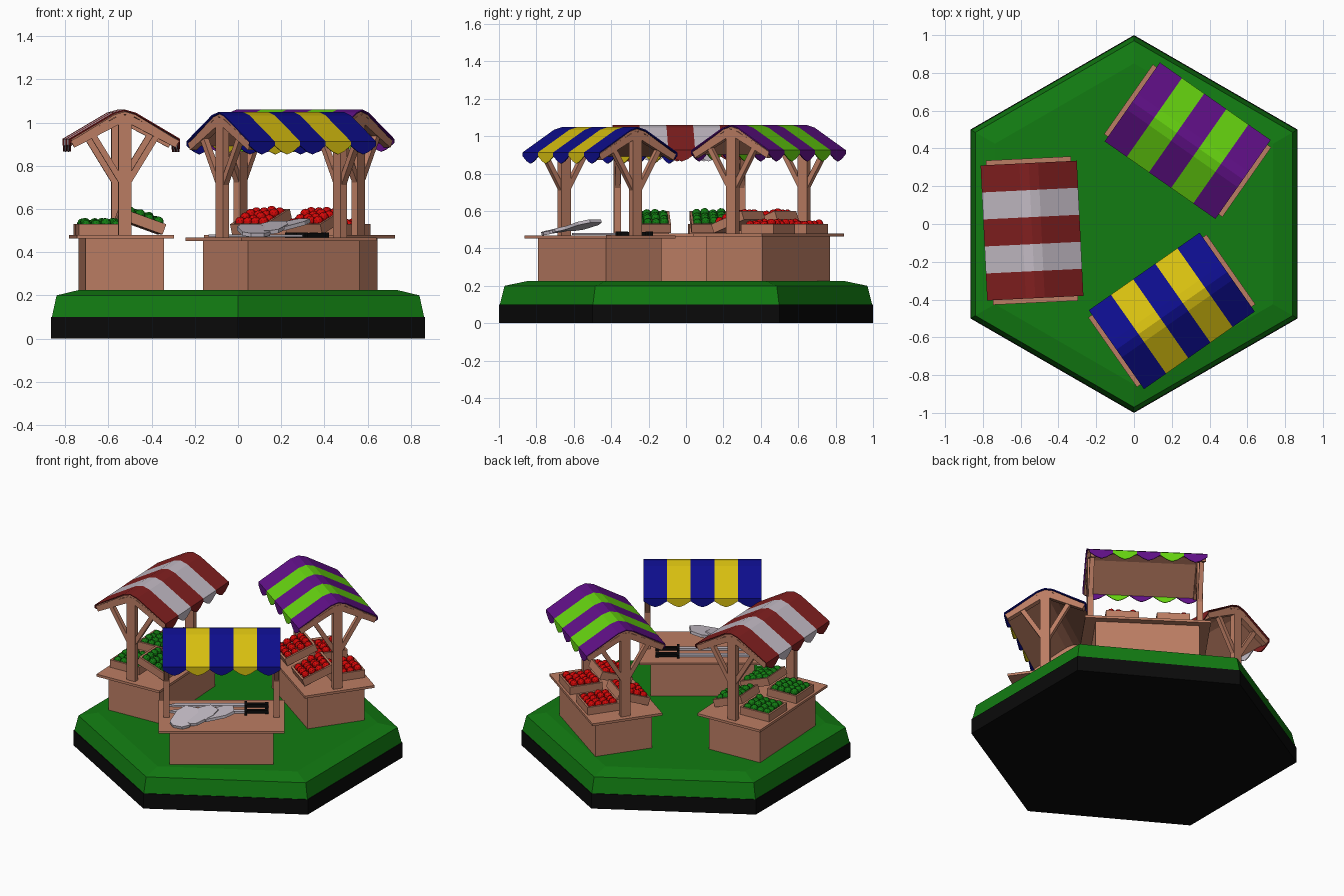
import bpy, bmesh, math, random
from mathutils import Matrix, Vector

random.seed(4)
if "Cube" in bpy.data.objects:
    bpy.data.objects.remove(bpy.data.objects["Cube"])


def material(name, r, g, b):
    m = bpy.data.materials.new(name)
    m.use_nodes = True
    m.diffuse_color = (r, g, b, 1)
    m.node_tree.nodes["Principled BSDF"].inputs["Base Color"].default_value = (r, g, b, 1)
    return m


black = material("black", 0.003, 0.003, 0.003)
green = material("green", 0.006, 0.2, 0.006)
wood = material("wood", 0.5, 0.205, 0.125)
dark_red = material("dark red", 0.22, 0.014, 0.014)
pale_grey = material("pale grey", 0.55, 0.5, 0.56)
blue = material("blue", 0.004, 0.004, 0.26)
yellow = material("yellow", 0.68, 0.52, 0.005)
purple = material("purple", 0.115, 0.005, 0.24)
lime = material("lime", 0.13, 0.64, 0.005)
bright_red = material("bright red", 0.65, 0.002, 0.002)


def finish(name, bm, mats, matrix=Matrix()):
    bmesh.ops.recalc_face_normals(bm, faces=bm.faces)
    mesh = bpy.data.meshes.new(name)
    bm.to_mesh(mesh)
    bm.free()
    for m in mats:
        mesh.materials.append(m)
    ob = bpy.data.objects.new(name, mesh)
    ob.matrix_world = matrix
    bpy.context.collection.objects.link(ob)
    return ob


def add_box(bm, center, size, rot=Matrix()):
    m = Matrix.Translation(center) @ rot @ Matrix.Diagonal((*size, 1))
    bmesh.ops.create_cube(bm, size=1, matrix=m)


def add_beam(bm, p, q, width, depth):
    # box running from p to q inside the local YZ plane
    d = Vector(q) - Vector(p)
    rot = Matrix.Rotation(math.atan2(d.z, d.y), 4, 'X')
    add_box(bm, (Vector(p) + Vector(q)) / 2, (width, d.length, depth), rot)


def add_prism(bm, points, offset):
    # closed outline extruded along an offset vector
    face = bm.faces.new([bm.verts.new(p) for p in points])
    ext = bmesh.ops.extrude_face_region(bm, geom=[face])["geom"]
    bmesh.ops.translate(bm, vec=offset, verts=[v for v in ext if isinstance(v, bmesh.types.BMVert)])
    bm.faces.new([v for v in reversed(face.verts)]) if not face.is_valid else None


def hex_loft(name, levels, mat):
    bm = bmesh.new()
    rings = [[bm.verts.new((r * math.sin(k * math.pi / 3), r * math.cos(k * math.pi / 3), z))
              for k in range(6)] for r, z in levels]
    for a, b in zip(rings, rings[1:]):
        for k in range(6):
            n = (k + 1) % 6
            bm.faces.new((a[k], a[n], b[n], b[k]))
    bm.faces.new(rings[0])
    bm.faces.new(rings[-1])
    return finish(name, bm, [mat])


# Ground
hex_loft("ground_base", [(1.0, 0), (1.0, 0.1)], black)
hex_loft("grass", [(0.995, 0.1), (0.97, 0.2), (0.85, 0.225)], green)

ROOF = [(-0.255, 0.925), (-0.05, 1.046), (0, 1.06), (0.05, 1.046), (0.255, 0.925)]
SCALLOP = [(0, 0), (0, 0.02), (0.28, 0.048), (0.5, 0.06), (0.72, 0.048), (1, 0.02), (1, 0)]
HALF = 0.358
STRIPES = 5


def awning(name, mats, place):
    bm = bmesh.new()
    w = 2 * HALF / STRIPES
    for i in range(STRIPES):
        x = -HALF + i * w
        faces = []
        for (ya, za), (yb, zb) in zip(ROOF, ROOF[1:]):
            faces.append([(x, ya, za), (x + w, ya, za), (x + w, yb, zb), (x, yb, zb)])
        for y, z in (ROOF[0], ROOF[-1]):
            faces.append([(x + u * w, y, z - drop) for u, drop in SCALLOP])
        for pts in faces:
            bm.faces.new([bm.verts.new(p) for p in pts]).material_index = i % 2
    bmesh.ops.remove_doubles(bm, verts=bm.verts, dist=0.0005)
    ob = finish(name, bm, mats, place)
    solid = ob.modifiers.new("cloth thickness", 'SOLIDIFY')
    solid.thickness = 0.006


def stall_frame(name, place):
    # counter
    bm = bmesh.new()
    add_box(bm, (0, 0, 0.337), (0.63, 0.365, 0.256))
    add_box(bm, (0, 0, 0.472), (0.765, 0.45, 0.016))
    finish(name + "_counter", bm, [wood], place)
    # boards under the cloth
    bm = bmesh.new()
    top = [(y * 0.97, z - 0.009) for y, z in ROOF]
    low = [(y * 0.97, z - 0.022) for y, z in reversed(ROOF)]
    add_prism(bm, [(-0.35, y, z) for y, z in top + low], (0.7, 0, 0))
    bmesh.ops.holes_fill(bm, edges=bm.edges)
    finish(name + "_roof_boards", bm, [wood], place)
    # posts, rafters and braces at both ends
    bm = bmesh.new()
    for x in (-0.333, 0.333):
        add_box(bm, (x, 0, 0.755), (0.036, 0.06, 0.56))
        for s in (-1, 1):
            add_beam(bm, (x, 0, 1.026), (x, s * 0.243, 0.9), 0.036, 0.036)
            add_beam(bm, (x, s * 0.015, 0.725), (x, s * 0.15, 0.945), 0.028, 0.028)
    finish(name + "_posts", bm, [wood], place)


def crate(name, place, fruit):
    lx, ly, h, t = 0.2, 0.21, 0.05, 0.012
    bm = bmesh.new()
    add_box(bm, (0, 0, t / 2), (lx, ly, t))
    for s in (-1, 1):
        add_box(bm, (s * (lx - t) / 2, 0, h / 2), (t, ly, h))
        add_box(bm, (0, s * (ly - t) / 2, h / 2), (lx, t, h))
    finish(name, bm, [wood], place)
    bm = bmesh.new()
    for i in range(4):
        for j in range(4):
            pos = ((i - 1.5) * 0.044, (j - 1.5) * 0.046, 0.042 + random.uniform(0, 0.014))
            bmesh.ops.create_icosphere(bm, subdivisions=2, radius=0.024, matrix=Matrix.Translation(pos))
    finish(name + "_fruit", bm, [fruit], place)


def fruit_goods(name, place, fruit):
    for i, x in enumerate((-0.155, 0.155)):
        crate(f"{name}_flat_crate_{i}", place @ Matrix.Translation((x, -0.105, 0.48)), fruit)
        lean = Matrix.Translation((x, 0.08, 0.518)) @ Matrix.Rotation(math.radians(-20), 4, 'X')
        crate(f"{name}_tilted_crate_{i}", place @ lean, fruit)


def sword(name, place):
    bm = bmesh.new()
    outline = [(-0.32, 0), (-0.28, -0.016), (0.14, -0.016), (0.14, 0.016), (-0.28, 0.016)]
    add_prism(bm, [(x, y, 0) for x, y in outline], (0, 0, 0.012))
    bmesh.ops.holes_fill(bm, edges=bm.edges)
    finish(name + "_blade", bm, [pale_grey], place)
    bm = bmesh.new()
    add_box(bm, (0.147, 0, 0.008), (0.018, 0.07, 0.022))
    add_box(bm, (0.21, 0, 0.008), (0.12, 0.024, 0.02))
    add_box(bm, (0.275, 0, 0.008), (0.022, 0.034, 0.024))
    finish(name + "_handle", bm, [black], place)


def shield(name, place):
    bm = bmesh.new()
    half = [(-0.11, 0.03), (-0.08, 0.065), (0.04, 0.07), (0.1, 0.04)]
    outline = half + [(x, -y) for x, y in reversed(half)]
    add_prism(bm, [(x, y, 0) for x, y in outline], (0, 0, 0.018))
    bmesh.ops.holes_fill(bm, edges=bm.edges)
    finish(name, bm, [pale_grey], place)


def stall_place(x, y, z, angle):
    return Matrix.Translation((x, y, z)) @ Matrix.Rotation(math.radians(angle), 4, 'Z')


# Three stalls, each with its inner side on local +y
stalls = [("red_stall", stall_place(-0.54, -0.035, 0, -87.2), [dark_red, pale_grey]),
          ("purple_stall", stall_place(0.284, 0.441, 0, 145), [purple, lime]),
          ("blue_stall", stall_place(0.2, -0.46, -0.012, 35), [blue, yellow])]
for name, place, cloth in stalls:
    stall_frame(name, place)
    awning(name + "_awning", cloth, place)

# Goods
fruit_goods("red_stall", stalls[0][1], green)
fruit_goods("purple_stall", stalls[1][1], bright_red)
weapons = stalls[2][1]
for i, y in enumerate((0.04, 0.13)):
    sword(f"sword_{i}", weapons @ Matrix.Translation((0, y, 0.483)))
for i in range(3):
    turn = Matrix.Rotation(math.radians(65 - 30 * i), 4, 'Z') @ Matrix.Rotation(math.radians(-12), 4, 'Y')
    shield(f"shield_{i}", weapons @ Matrix.Translation((-0.22 + 0.1 * i, -0.09, 0.505 + 0.012 * i)) @ turn)
